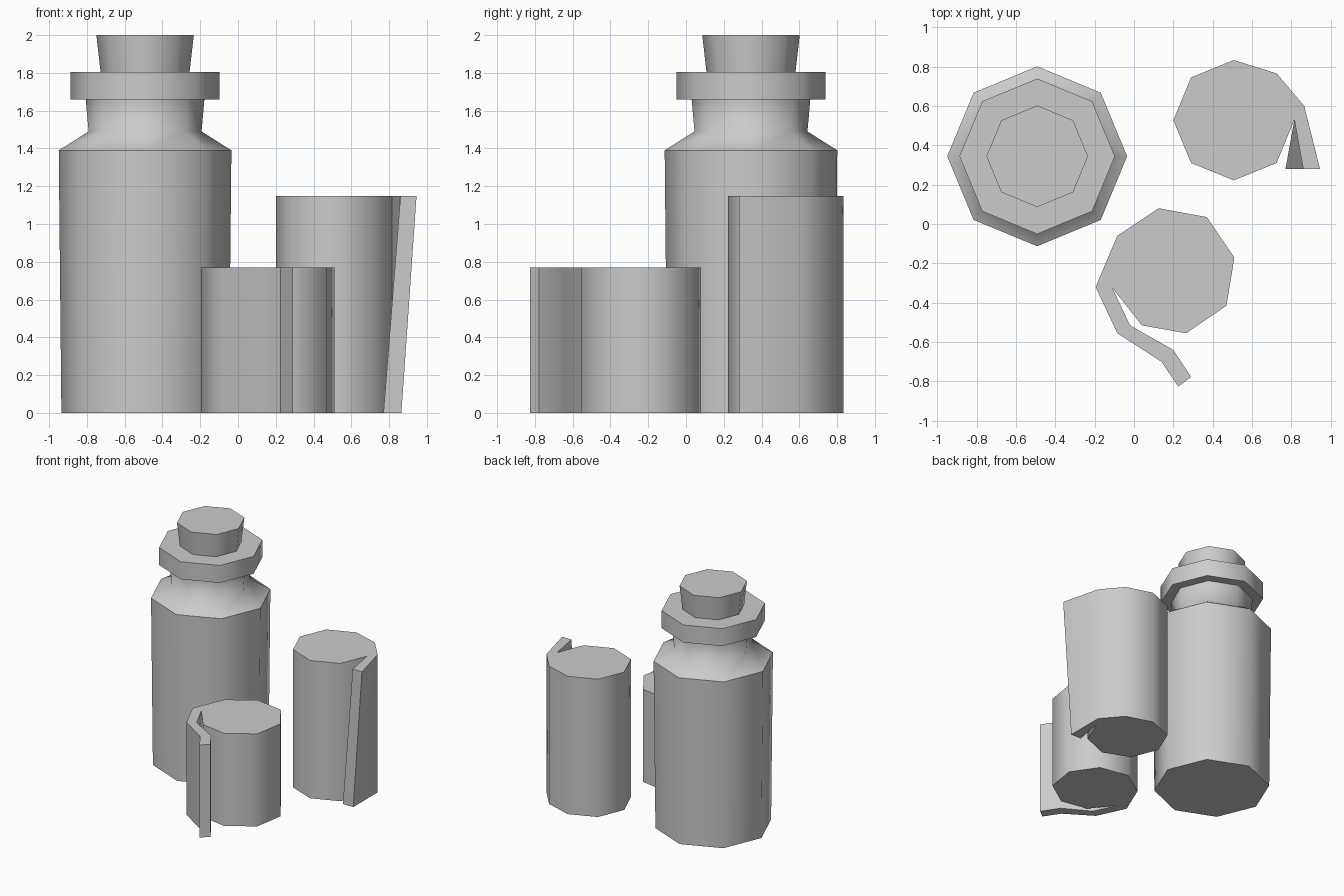
import bpy
import bmesh
import math

if "Cube" in bpy.data.objects:
    bpy.data.objects.remove(bpy.data.objects["Cube"], do_unlink=True)

grey = bpy.data.materials.new("plain grey")
grey.use_nodes = True
grey.diffuse_color = (0.6, 0.6, 0.6, 1)
grey.node_tree.nodes["Principled BSDF"].inputs["Base Color"].default_value = (0.6, 0.6, 0.6, 1)


def loft(name, rings, cap_bottom=True, cap_top=True, angle=50):
    """Skin a stack of matching rings, from the bottom up."""
    bm = bmesh.new()
    loops = [[bm.verts.new(p) for p in ring] for ring in rings]
    n = len(loops[0])
    for low, high in zip(loops, loops[1:]):
        for i in range(n):
            j = (i + 1) % n
            bm.faces.new((low[i], low[j], high[j], high[i]))
    if cap_bottom:
        bm.faces.new(loops[0][::-1])
    if cap_top:
        bm.faces.new(loops[-1])
    mesh = bpy.data.meshes.new(name)
    bm.to_mesh(mesh)
    bm.free()
    mesh.materials.append(grey)
    obj = bpy.data.objects.new(name, mesh)
    bpy.context.collection.objects.link(obj)
    bpy.ops.object.select_all(action='DESELECT')
    obj.select_set(True)
    bpy.context.view_layer.objects.active = obj
    bpy.ops.object.shade_smooth_by_angle(angle=math.radians(angle))
    return obj


def octagon(radius, z, cx=-0.492, cy=0.344):
    turns = [math.tau * i / 8 for i in range(8)]
    return [(cx + radius * math.cos(a), cy + radius * math.sin(a), z) for a in turns]


def at_height(outline, z):
    return [(x, y, z) for x, y in outline]


# Bottle: tapered body, shoulder running into the neck, lip and stopper
loft("bottle_body", [octagon(0.443, 0), octagon(0.457, 1.39)], cap_top=False)
loft("bottle_neck", [octagon(0.457, 1.39), octagon(0.299, 1.49), octagon(0.315, 1.67)],
     cap_bottom=False, cap_top=False, angle=70)
loft("bottle_lip", [octagon(0.395, 1.66), octagon(0.395, 1.805)])
loft("bottle_stopper", [octagon(0.235, 1.80), octagon(0.258, 2.0)])

# Short paper roll with a long loose end
short_outline = [
    (-0.195, -0.32), (-0.085, -0.555), (0.14, -0.7), (0.225, -0.827),
    (0.29, -0.777), (0.2, -0.64), (-0.02, -0.515), (-0.11, -0.325),
    (0.04, -0.515), (0.265, -0.555), (0.47, -0.415), (0.51, -0.17),
    (0.37, 0.035), (0.125, 0.08), (-0.085, -0.06)]
loft("short_roll", [at_height(short_outline, 0), at_height(short_outline, 0.77)])

# Tall paper roll whose loose end leans outward towards the top
tall_core = [
    (0.865, 0.6), (0.725, 0.765), (0.507, 0.833), (0.29, 0.745),
    (0.2, 0.527), (0.29, 0.31), (0.507, 0.222), (0.725, 0.31), (0.815, 0.53)]
flap_bottom = [(0.77, 0.28), (0.865, 0.28)]
flap_top = [(0.86, 0.28), (0.945, 0.28)]
loft("tall_roll", [at_height(tall_core + flap_bottom, 0),
                   at_height(tall_core + flap_top, 1.147)])
